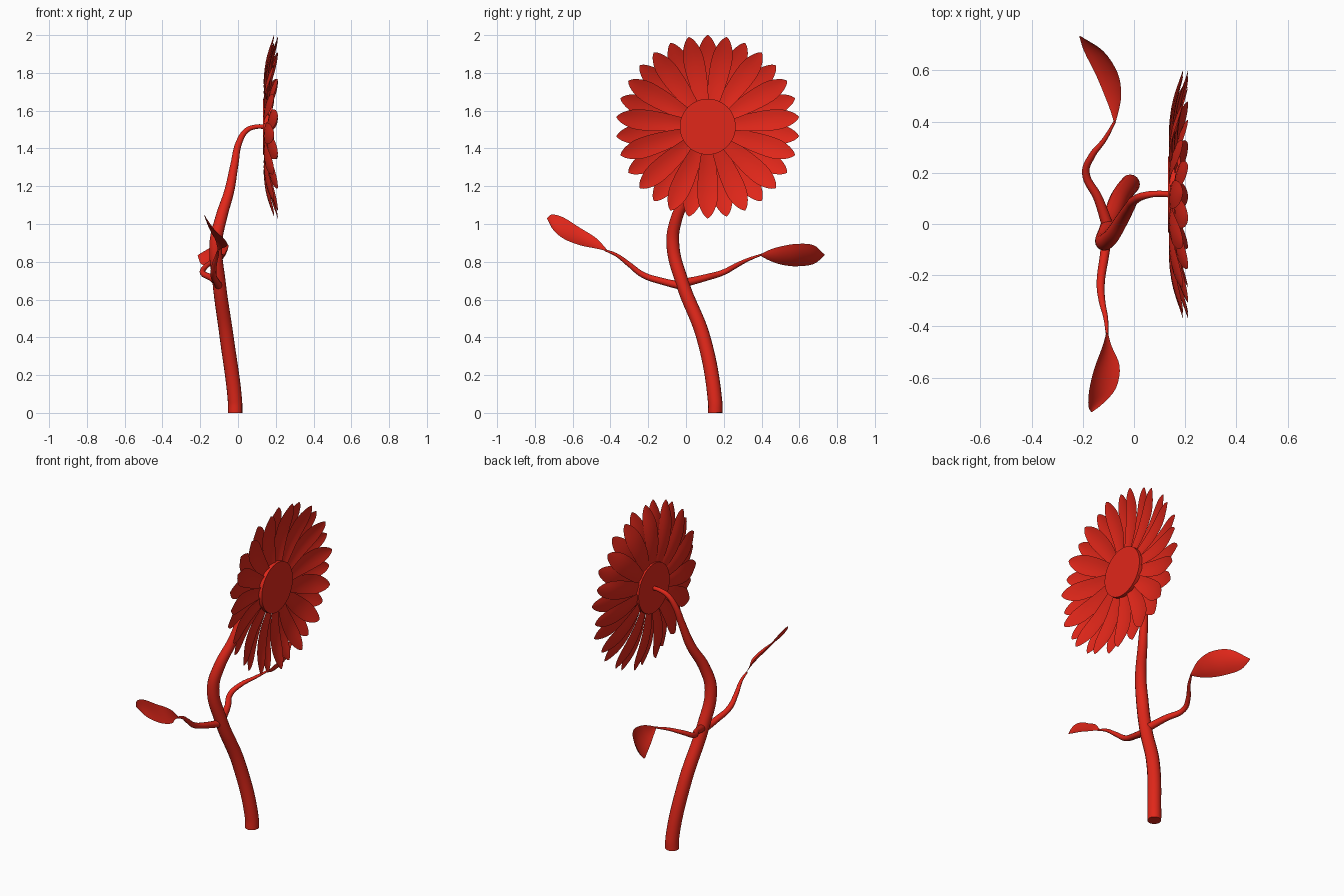
import bpy, bmesh, math
from mathutils import Vector, Matrix

if "Cube" in bpy.data.objects:
    bpy.data.objects.remove(bpy.data.objects["Cube"])

red = bpy.data.materials.new("red")
red.diffuse_color = (0.75, 0.02, 0.01, 1)
red.use_nodes = True
red.node_tree.nodes["Principled BSDF"].inputs["Base Color"].default_value = red.diffuse_color


def tube(name, pts, res=6):
    """Tapered round tube through (x, y, z, radius) points."""
    cu = bpy.data.curves.new(name, 'CURVE')
    cu.dimensions = '3D'
    cu.bevel_depth = 1.0
    cu.bevel_resolution = res
    cu.resolution_u = 8
    cu.use_fill_caps = True
    sp = cu.splines.new('BEZIER')
    sp.bezier_points.add(len(pts) - 1)
    for bp, p in zip(sp.bezier_points, pts):
        bp.co = p[:3]
        bp.radius = p[3]
        bp.handle_left_type = bp.handle_right_type = 'AUTO'
    ob = bpy.data.objects.new(name, cu)
    bpy.context.collection.objects.link(ob)
    cu.materials.append(red)
    bpy.ops.object.select_all(action='DESELECT')
    ob.select_set(True)
    bpy.context.view_layer.objects.active = ob
    bpy.ops.object.convert(target='MESH')
    bpy.ops.object.shade_smooth_by_angle(angle=math.radians(40))


def smooth_path(pts, steps=4):
    """Catmull-Rom interpolation of a point list."""
    v = [Vector(p) for p in pts]
    v = [2 * v[0] - v[1]] + v + [2 * v[-1] - v[-2]]
    out = []
    for i in range(1, len(v) - 2):
        a, b, c, d = v[i - 1:i + 3]
        for k in range(steps):
            t = k / steps
            out.append(0.5 * (2 * b + (c - a) * t + (2 * a - 5 * b + 4 * c - d) * t * t
                              + (3 * b - a - 3 * c + d) * t ** 3))
    return out + [v[-2]]


def add_sheet(bm, rows):
    """Grid of quads from rows of points."""
    vs = [[bm.verts.new(p) for p in r] for r in rows]
    for r0, r1 in zip(vs, vs[1:]):
        for j in range(len(r0) - 1):
            bm.faces.new((r0[j], r0[j + 1], r1[j + 1], r1[j])).smooth = True


def finish(name, bm):
    me = bpy.data.meshes.new(name)
    bm.to_mesh(me)
    bm.free()
    me.materials.append(red)
    ob = bpy.data.objects.new(name, me)
    bpy.context.collection.objects.link(ob)
    return ob


def leaf(name, edge_a, edge_b, cup):
    """Leaf blade lofted between its two edges, bowed by the cup vector."""
    bm = bmesh.new()
    rows = []
    A, B = smooth_path(edge_a), smooth_path(edge_b)
    wmax = max((a - b).length for a, b in zip(A, B))
    for a, b in zip(A, B):
        k = (a - b).length / wmax
        rows.append([a.lerp(b, s / 6) + Vector(cup) * k * (1 - (s / 3 - 1) ** 2)
                     for s in range(7)])
    add_sheet(bm, rows)
    finish(name, bm)


# Main stem
tube("stem", [(-.015, .155, 0, .038), (-.016, .154, .06, .038), (-.06, .092, .4, .037),
              (-.10, -.02, .69, .035), (-.117, -.07, .9, .034), (-.09, -.05, 1.03, .031),
              (-.045, .02, 1.18, .026), (-.018, .065, 1.32, .021), (.005, .095, 1.43, .017),
              (.045, .112, 1.495, .014), (.09, .118, 1.514, .012), (.15, .115, 1.515, .012)])

# Leaf stalks
tube("leaf_stalk_left", [(-.10, -.01, .67, .022), (-.115, -.12, .695, .018), (-.13, -.23, .732, .016),
                         (-.125, -.30, .785, .013), (-.11, -.37, .837, .009), (-.105, -.43, .862, .005)], 4)
tube("leaf_stalk_right", [(-.105, 0, .69, .022), (-.14, .10, .715, .018), (-.188, .20, .745, .015),
                          (-.165, .265, .78, .013), (-.115, .33, .812, .009), (-.075, .40, .838, .005)], 4)

# Leaf blades
leaf("leaf_left",
     [(-.106, -.415, .86), (-.122, -.475, .925), (-.155, -.565, .982), (-.175, -.65, 1.035),
      (-.178, -.71, 1.05), (-.167, -.735, 1.03)],
     [(-.104, -.415, .856), (-.088, -.475, .87), (-.056, -.555, .886), (-.07, -.64, .918),
      (-.12, -.70, .965), (-.165, -.735, 1.027)],
     (-.012, 0, -.012))
leaf("leaf_right",
     [(-.074, .39, .838), (-.058, .45, .866), (-.05, .51, .883), (-.064, .59, .895),
      (-.12, .675, .888), (-.21, .734, .838)],
     [(-.076, .39, .834), (-.093, .445, .805), (-.118, .51, .784), (-.15, .585, .776),
      (-.195, .675, .788), (-.214, .734, .834)],
     (.012, .004, -.008))

# Flower head: two staggered rings of petals facing +x
CENTRE = Vector((0, .115, 1.515))
PETAL = [(.06, .018, .150), (.15, .036, .141), (.25, .05, .137), (.34, .055, .147),
         (.40, .050, .162), (.445, .034, .177), (.472, .017, .186), (.485, .002, .19)]
for ring, (name, dx) in enumerate((("petals_back", 0), ("petals_front", .02))):
    bm = bmesh.new()
    path = smooth_path(PETAL, 2)
    for i in range(15):
        rot = Matrix.Rotation(math.tau * (i + ring / 2) / 15, 3, 'X')
        rows = []
        for r, w, x in path:
            rows.append([CENTRE + rot @ Vector((x + dx + .008 * (s / 2) ** 2 * w / .055
                                                + .006 * s / 2 * w / .055, w * s / 2, r))
                         for s in range(-2, 3)])
        add_sheet(bm, rows)
    finish(name, bm)

# Centre disc
bm = bmesh.new()
bmesh.ops.create_cone(bm, cap_ends=True, segments=48, radius1=.148, radius2=.148, depth=.05,
                      matrix=Matrix.Translation(CENTRE + Vector((.157, 0, 0)))
                      @ Matrix.Rotation(math.pi / 2, 4, 'Y'))
disc = finish("flower_centre", bm)
bpy.ops.object.select_all(action='DESELECT')
disc.select_set(True)
bpy.context.view_layer.objects.active = disc
bpy.ops.object.shade_smooth_by_angle(angle=math.radians(40))
